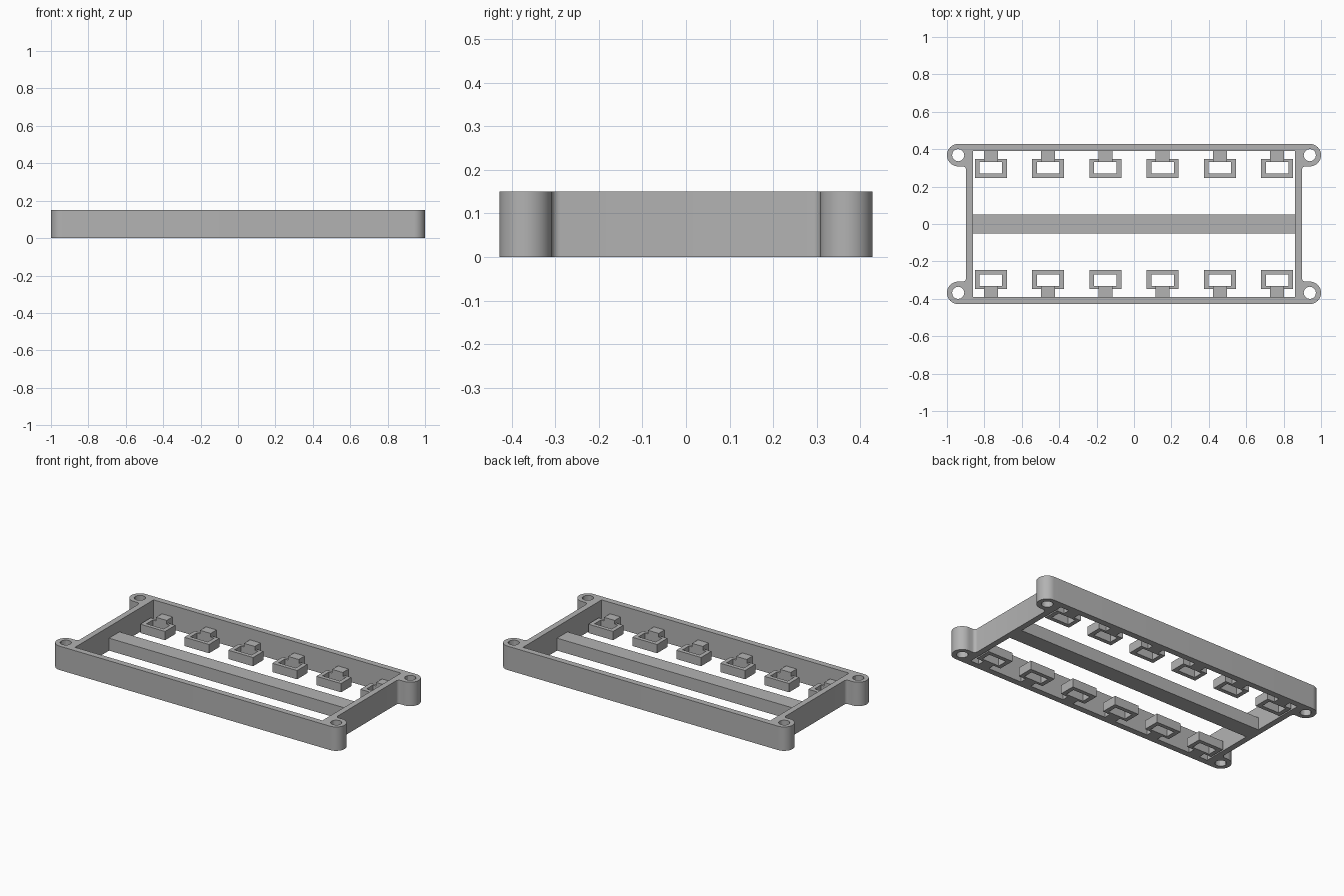
import bpy, bmesh
from math import cos, sin, radians

cube = bpy.data.objects.get("Cube")
if cube:
    bpy.data.objects.remove(cube, do_unlink=True)

grey = bpy.data.materials.new("plain grey")
grey.use_nodes = True
GREY = (0.45, 0.45, 0.45, 1)
grey.diffuse_color = GREY
grey.node_tree.nodes["Principled BSDF"].inputs["Base Color"].default_value = GREY


def arc(cx, cy, r, start, end, steps):
    angles = [radians(start + (end - start) * i / steps) for i in range(steps + 1)]
    return [(cx + r * cos(a), cy + r * sin(a)) for a in angles]


def rect(x0, x1, y0, y1):
    return [(x0, y0), (x1, y0), (x1, y1), (x0, y1)]


def extrude_profile(name, loops, height):
    """Filled flat outline (further loops are holes) raised from the floor."""
    curve = bpy.data.curves.new(name, "CURVE")
    curve.dimensions = "2D"
    curve.fill_mode = "BOTH"
    curve.extrude = height / 2
    for loop in loops:
        spline = curve.splines.new("POLY")
        spline.points.add(len(loop) - 1)
        for point, (x, y) in zip(spline.points, loop):
            point.co = (x, y, 0, 1)
        spline.use_cyclic_u = True
    source = bpy.data.objects.new(name + "_outline", curve)
    bpy.context.collection.objects.link(source)
    graph = bpy.context.evaluated_depsgraph_get()
    mesh = bpy.data.meshes.new_from_object(source.evaluated_get(graph))
    bpy.data.objects.remove(source, do_unlink=True)

    bm = bmesh.new()
    bm.from_mesh(mesh)
    bmesh.ops.remove_doubles(bm, verts=bm.verts, dist=0.0001)
    bmesh.ops.recalc_face_normals(bm, faces=bm.faces)
    bmesh.ops.translate(bm, verts=bm.verts, vec=(0, 0, height / 2))
    bm.to_mesh(mesh)
    bm.free()
    mesh.materials.clear()
    mesh.materials.append(grey)

    obj = bpy.data.objects.new(name, mesh)
    bpy.context.collection.objects.link(obj)
    bpy.ops.object.select_all(action="DESELECT")
    obj.select_set(True)
    bpy.context.view_layer.objects.active = obj
    bpy.ops.object.shade_smooth_by_angle(angle=radians(30))
    return obj


HEIGHT = 0.15
SIDE_OUT, SIDE_IN, LONG_IN = 0.897, 0.86, 0.39
BOSS_X, BOSS_Y, BOSS_R = 0.94, 0.368, 0.06

# Frame: one corner outline (fillet, then screw boss), mirrored to all four
fillet = 0.02
boss_low = BOSS_Y - BOSS_R
corner = arc(SIDE_OUT + fillet, boss_low - fillet, fillet, 180, 90, 6)
corner += arc(BOSS_X, BOSS_Y, BOSS_R, -90, 90, 24)
outline = list(corner)
outline += [(-x, y) for x, y in reversed(corner)]
outline += [(-x, -y) for x, y in corner]
outline += [(x, -y) for x, y in reversed(corner)]
holes = [arc(sx * BOSS_X, sy * BOSS_Y, 0.033, 0, 330, 11)
         for sx in (-1, 1) for sy in (-1, 1)]
opening = rect(-SIDE_IN, SIDE_IN, -LONG_IN, LONG_IN)
extrude_profile("frame", [outline, opening] + holes, HEIGHT)

# Crossbar along the middle
extrude_profile("middle_bar", [rect(-SIDE_IN, SIDE_IN, -0.052, 0.052)], 0.078)

# Rows of small rectangular rings held by tabs on both long walls
for row, side in (("back", 1), ("front", -1)):
    for i in range(6):
        x = (i - 2.5) * 0.306
        ring = [rect(x - 0.086, x + 0.086, side * 0.245, side * 0.348),
                rect(x - 0.06, x + 0.06, side * 0.27, side * 0.332)]
        extrude_profile(f"{row}_ring_{i + 1}", ring, 0.055)
        tab = rect(x - 0.037, x + 0.037, side * 0.332, side * LONG_IN)
        extrude_profile(f"{row}_tab_{i + 1}", [tab], 0.078)
